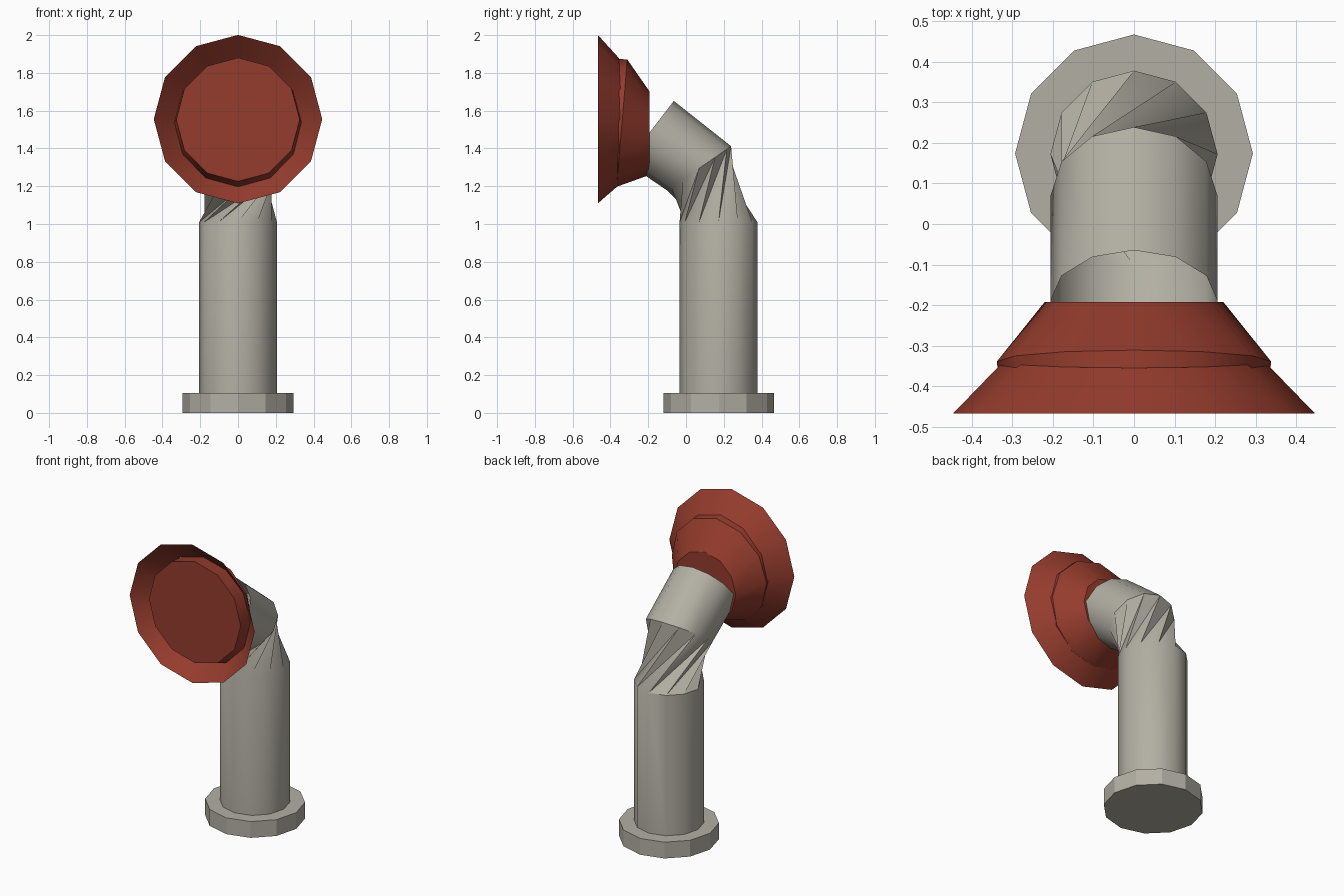
import bpy, bmesh
from math import sin, cos, pi, radians

SIDES = 12

if "Cube" in bpy.data.objects:
    bpy.data.objects.remove(bpy.data.objects["Cube"])


def make_material(name, rgb):
    mat = bpy.data.materials.new(name)
    mat.use_nodes = True
    mat.diffuse_color = (*rgb, 1)
    bsdf = mat.node_tree.nodes["Principled BSDF"]
    bsdf.inputs["Base Color"].default_value = (*rgb, 1)
    bsdf.inputs["Roughness"].default_value = 0.8
    return mat


def add_ring(bm, y, z, radius, tilt):
    """Twelve-sided ring centred on x = 0, tilted about the x axis."""
    t = radians(tilt)
    ring = []
    for k in range(SIDES):
        a = 2 * pi * k / SIDES
        u = radius * cos(a)
        ring.append(bm.verts.new((radius * sin(a), y + u * cos(t), z + u * sin(t))))
    return ring


def loft(name, rings, mat, caps=(), twists=None, smooth_angle=None):
    """Join a row of rings; a twist joins each vertex to one further round the ring below."""
    twists = twists or {}
    bm = bmesh.new()
    loops = [add_ring(bm, *r) for r in rings]
    for i, (low, up) in enumerate(zip(loops, loops[1:])):
        s = twists.get(i, 0)
        for k in range(SIDES):
            c, d = up[k], up[(k + 1) % SIDES]
            a, b = low[(k + s) % SIDES], low[(k + s + 1) % SIDES]
            if s:
                bm.faces.new((a, b, c))
                bm.faces.new((c, b, d))
            else:
                bm.faces.new((a, b, d, c))
    for c in caps:
        bm.faces.new(loops[c])
    bmesh.ops.recalc_face_normals(bm, faces=bm.faces)
    mesh = bpy.data.meshes.new(name)
    bm.to_mesh(mesh)
    bm.free()
    mesh.materials.append(mat)
    obj = bpy.data.objects.new(name, mesh)
    bpy.context.collection.objects.link(obj)
    if smooth_angle:
        bpy.ops.object.select_all(action="DESELECT")
        obj.select_set(True)
        bpy.context.view_layer.objects.active = obj
        bpy.ops.object.shade_smooth_by_angle(angle=radians(smooth_angle))


grey = make_material("warm_grey", (0.45, 0.43, 0.37))
red = make_material("rust_red", (0.30, 0.045, 0.026))

# Faceted mounting flange
loft("base_flange", [(0.174, 0, 0.293, 0), (0.174, 0.105, 0.293, 0)],
     grey, caps=(0, 1))

# Upright pipe with a twisted, pinched elbow and an open, forward-leaning end
loft("bent_pipe",
     [(0.172, 0.1, 0.206, 0), (0.172, 1.01, 0.206, 0),
      (0.069, 1.295, 0.206, 34.5), (-0.19, 1.488, 0.206, 52.5)],
     grey, twists={1: 2}, smooth_angle=38)

# Tapered horn body ending in a plug whose flat face sits just inside the mouth
loft("horn_body",
     [(-0.192, 1.48, 0.22, 90), (-0.339, 1.534, 0.338, 85.2),
      (-0.44, 1.553, 0.327, 90)],
     red, caps=(0, 2), smooth_angle=35)

# Flared rim around the plug
loft("horn_rim",
     [(-0.34, 1.555, 0.323, 92.6), (-0.467, 1.555, 0.446, 90)],
     red, smooth_angle=35)
